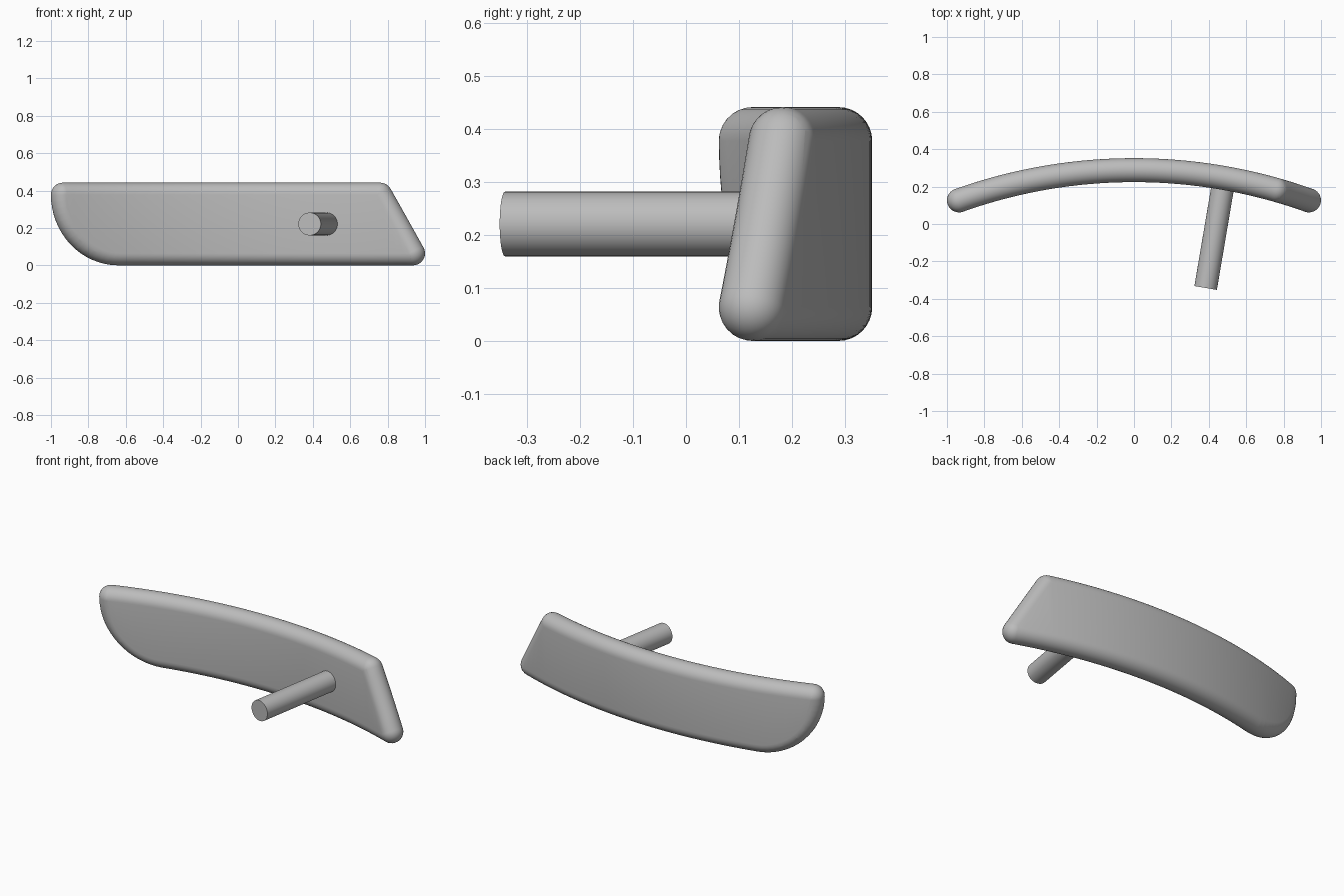
import bpy, bmesh
from math import sin, cos, pi, asin, atan2, radians
from mathutils import Vector

cube = bpy.data.objects.get("Cube")
if cube:
    bpy.data.objects.remove(cube)

R = 2.785        # bend radius of the bar
Y_MID = 0.288    # centre line of the bar at x = 0
EDGE = 0.064     # half thickness, also the edge rounding
LOW, HIGH = 0.064, 0.378

grey = bpy.data.materials.new("satin_grey")
grey.use_nodes = True
colour = (0.5, 0.5, 0.5, 1)
grey.diffuse_color = colour
grey.node_tree.nodes["Principled BSDF"].inputs["Base Color"].default_value = colour


def finish(bm, name):
    bmesh.ops.recalc_face_normals(bm, faces=bm.faces[:])
    mesh = bpy.data.meshes.new(name)
    bm.to_mesh(mesh)
    bm.free()
    mesh.materials.append(grey)
    obj = bpy.data.objects.new(name, mesh)
    bpy.context.collection.objects.link(obj)
    bpy.ops.object.select_all(action='DESELECT')
    obj.select_set(True)
    bpy.context.view_layer.objects.active = obj
    bpy.ops.object.shade_smooth_by_angle(angle=radians(35))
    return obj


# Core outline, anticlockwise: swept left end, flat top, slanted right end
core = []
for i in range(17):
    t = pi + i / 16 * pi / 2
    core.append((-0.64 + 0.296 * cos(t), HIGH + (HIGH - LOW) * sin(t)))
core += [(0.936, LOW), (0.76, HIGH)]
core = [Vector((R * asin(x / R), z)) for x, z in core]

# Each core corner is fanned out into outward directions
rim = []
for i, p in enumerate(core):
    before = p - core[i - 1]
    after = core[(i + 1) % len(core)] - p
    a = atan2(-before.x, before.y)
    turn = (atan2(-after.x, after.y) - a) % (2 * pi)
    steps = max(1, round(turn / radians(12)))
    for k in range(steps + 1):
        d = a + turn * k / steps
        rim.append((p, Vector((cos(d), sin(d)))))

# Flat bar: rounded edge rings closed by two caps
bm = bmesh.new()
rings = []
for j in range(17):
    t = -pi / 2 + pi * j / 16
    ring = []
    for p, n in rim:
        q = p + n * EDGE * cos(t)
        ring.append(bm.verts.new((q.x, EDGE * sin(t), q.y)))
    rings.append(ring)
count = len(rim)
for lower, upper in zip(rings, rings[1:]):
    for i in range(count):
        k = (i + 1) % count
        bm.faces.new((lower[i], lower[k], upper[k], upper[i]))
bm.faces.new(rings[0])
bm.faces.new(rings[-1])
bmesh.ops.remove_doubles(bm, verts=bm.verts[:], dist=0.0002)

# Slice across the length, then bend around the vertical axis
for i in range(-24, 25):
    bmesh.ops.bisect_plane(bm, geom=bm.verts[:] + bm.edges[:] + bm.faces[:],
                           dist=0.0001, plane_co=(i * 0.04, 0, 0), plane_no=(1, 0, 0))
for v in bm.verts:
    a, radius = v.co.x / R, R + v.co.y
    v.co.x = radius * sin(a)
    v.co.y = Y_MID - R + radius * cos(a)
finish(bm, "curved_handle_bar")

# Round post, running square to the bar's inner face
start = Vector((0.383, -0.342, 0.221))
end = Vector((0.492, 0.301, 0.221))
axis = end - start
bm = bmesh.new()
bmesh.ops.create_cone(bm, cap_ends=True, segments=48, radius1=0.061, radius2=0.061,
                      depth=axis.length)
turn = axis.to_track_quat('Z', 'Y').to_matrix()
bmesh.ops.rotate(bm, verts=bm.verts[:], matrix=turn)
bmesh.ops.translate(bm, verts=bm.verts[:], vec=(start + end) / 2)
finish(bm, "mounting_post")
